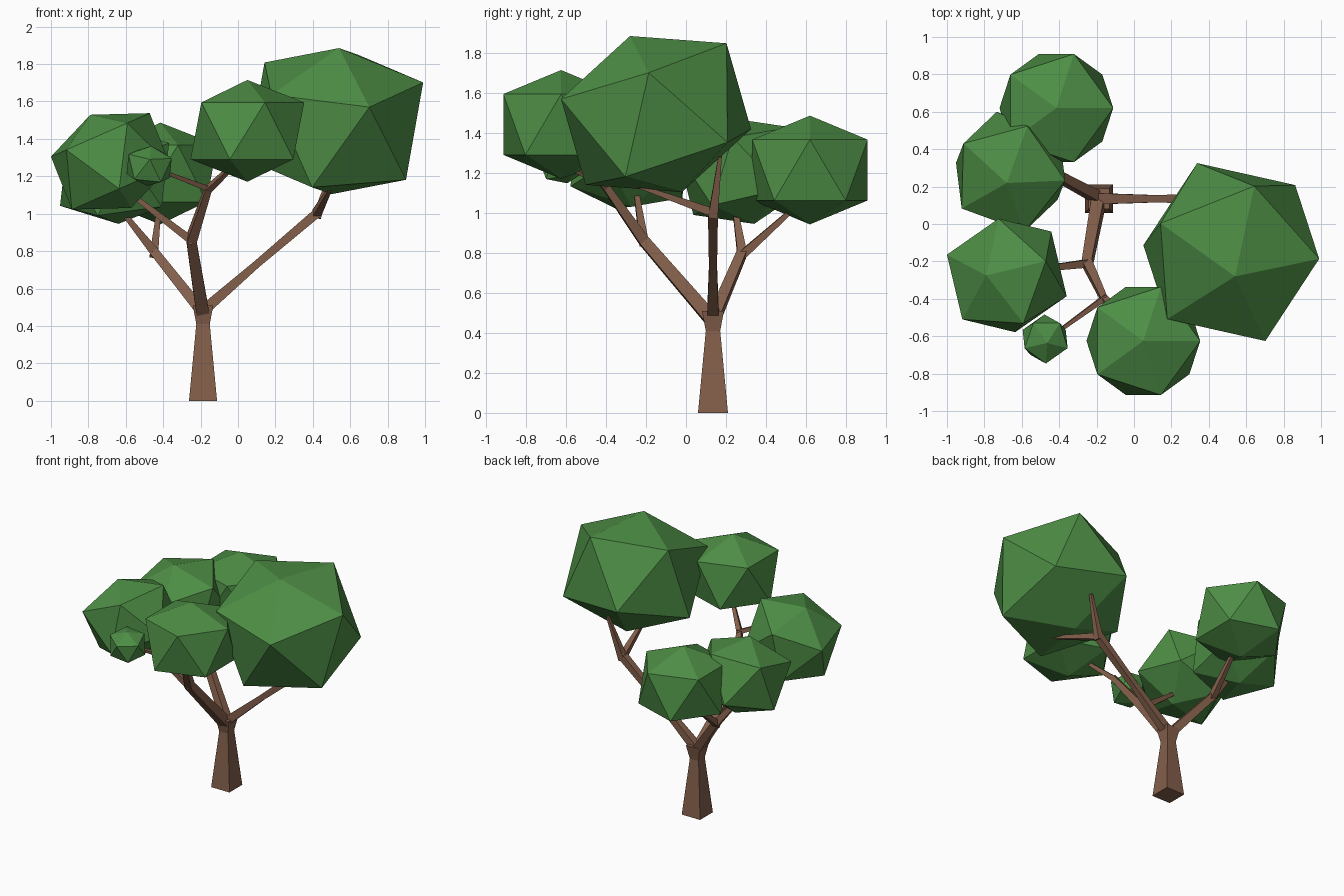
import bpy, bmesh, math
from mathutils import Vector

if "Cube" in bpy.data.objects:
    bpy.data.objects.remove(bpy.data.objects["Cube"])


def material(name, rgb):
    m = bpy.data.materials.new(name)
    m.diffuse_color = (*rgb, 1)
    m.use_nodes = True
    m.node_tree.nodes["Principled BSDF"].inputs["Base Color"].default_value = m.diffuse_color
    return m


bark = material("bark", (0.23, 0.115, 0.07))
green = material("foliage", (0.075, 0.27, 0.06))


def finish(bm, name, mat):
    bmesh.ops.recalc_face_normals(bm, faces=bm.faces[:])
    me = bpy.data.meshes.new(name)
    bm.to_mesh(me)
    bm.free()
    me.materials.append(mat)
    ob = bpy.data.objects.new(name, me)
    bpy.context.collection.objects.link(ob)
    return ob


def limb(name, path):
    """Square-section tube through (x, y, z, half_width) points."""
    bm = bmesh.new()
    pts = [Vector(p[:3]) for p in path]
    rings = []
    for i, p in enumerate(pts):
        t = (pts[min(i + 1, len(pts) - 1)] - pts[max(i - 1, 0)]).normalized()
        ref = Vector((0, 1, 0)) if abs(t.y) < 0.75 else Vector((1, 0, 0))
        if i:  # carry the frame along so the tube does not twist
            ref = side
        side = (ref - t * ref.dot(t)).normalized()
        up = t.cross(side)
        h = path[i][3]
        rings.append([bm.verts.new(p + side * a * h + up * b * h)
                      for a, b in ((1, 1), (-1, 1), (-1, -1), (1, -1))])
    for r0, r1 in zip(rings, rings[1:]):
        for k in range(4):
            bm.faces.new((r0[k], r0[(k + 1) % 4], r1[(k + 1) % 4], r1[k]))
    bm.faces.new(rings[0])
    bm.faces.new(rings[-1])
    return finish(bm, name, bark)


def leaf(name, center, r, axis=(0, 0, 1), toward=(1, 0, 0)):
    """Icosahedron with both poles pulled in, turned to the given pole axis."""
    c, a, v = Vector(center), Vector(axis).normalized(), Vector(toward)
    p = (v - a * v.dot(a)).normalized()
    q = a.cross(p)
    bm = bmesh.new()
    for s in (1, -1):
        bm.verts.new(c + a * s * 0.8 * r)
        for k in range(5):
            ang = k * math.tau / 5
            ring = p * math.cos(ang) + q * math.sin(ang)
            bm.verts.new(c + s * r * (0.894 * ring + 0.447 * a))
    bmesh.ops.convex_hull(bm, input=bm.verts[:])
    return finish(bm, name, green)


# Trunk with flared crotch
limb("trunk", [(-0.187, 0.135, 0, 0.075), (-0.187, 0.135, 0.41, 0.036),
               (-0.187, 0.135, 0.51, 0.055)])

# Right branch and its fork
limb("right_branch", [(-0.2, 0.135, 0.47, 0.03), (0.1, 0.135, 0.73, 0.02),
                      (0.43, 0.135, 1.01, 0.025)])
limb("right_twig_back", [(0.42, 0.135, 0.98, 0.024), (0.52, 0.17, 1.28, 0.009)])
limb("right_twig_front", [(0.42, 0.14, 1.0, 0.022), (0.5, -0.28, 1.15, 0.009)])

# Front branch and its forks
limb("front_branch", [(-0.187, 0.135, 0.46, 0.035), (-0.25, -0.21, 0.86, 0.027),
                      (-0.16, -0.4, 1.13, 0.018), (0.0, -0.54, 1.28, 0.01)])
limb("front_left_twig", [(-0.24, -0.21, 0.85, 0.022), (-0.58, -0.25, 1.11, 0.012)])
limb("front_small_twig", [(-0.15, -0.39, 1.13, 0.015), (-0.44, -0.6, 1.24, 0.008)])

# Back left branch and its fork
limb("back_branch", [(-0.18, 0.135, 0.46, 0.03), (-0.45, 0.28, 0.8, 0.024),
                     (-0.65, 0.24, 1.05, 0.011)])
limb("back_twig", [(-0.45, 0.27, 0.78, 0.022), (-0.42, 0.57, 1.05, 0.01)])

# Foliage clumps
leaf("foliage_large", (0.52, -0.15, 1.495), 0.515, (0.02, -0.13, 0.39), (0.48, -0.03, 0.19))
leaf("foliage_front", (0.05, -0.625, 1.443), 0.34)
leaf("foliage_back", (-0.415, 0.62, 1.215), 0.34)
leaf("foliage_left_front", (-0.68, -0.275, 1.28), 0.34, (-0.11, 0, 0.25), (0.18, 0.07, 0.26))
leaf("foliage_left_back", (-0.66, 0.28, 1.21), 0.34, (-0.02, -0.06, 0.26), (0.1, 0.27, 0.22))
leaf("foliage_small", (-0.475, -0.615, 1.255), 0.136, (0.1, -0.2, 1), (0, -1, 0))
